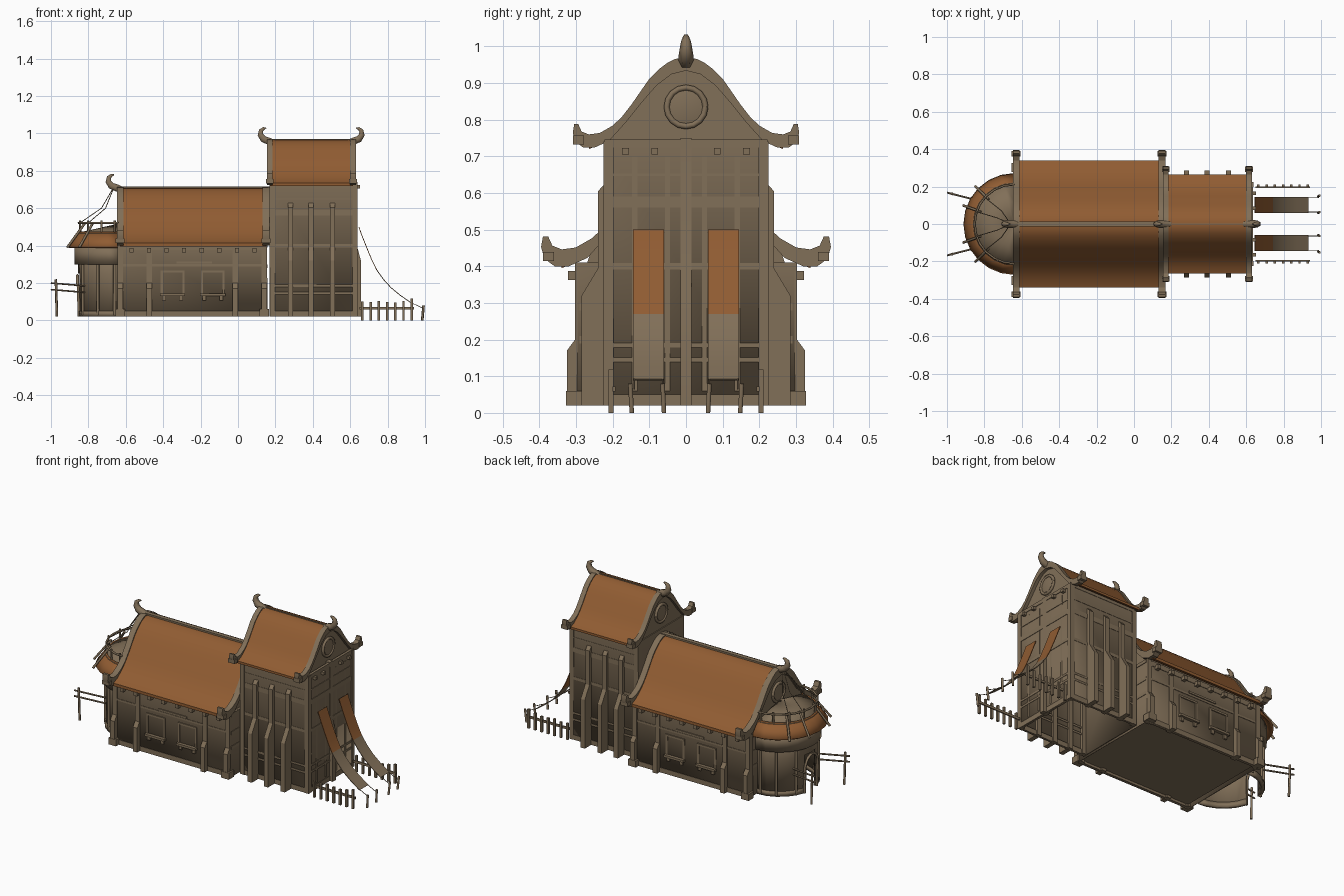
import bpy, bmesh, math, random
from mathutils import Vector

random.seed(4)
if "Cube" in bpy.data.objects:
    bpy.data.objects.remove(bpy.data.objects["Cube"])


def material(name, rgb):
    m = bpy.data.materials.new(name)
    m.use_nodes = True
    color = (*rgb, 1)
    m.diffuse_color = color
    m.node_tree.nodes["Principled BSDF"].inputs["Base Color"].default_value = color
    return m


wood = material("weathered wood", (0.22, 0.16, 0.098))
orange = material("orange thatch", (0.28, 0.107, 0.032))


def finish(name, bm, mat, mirror=False, solid=0):
    """Turn a bmesh into an object, optionally mirrored left to right."""
    bmesh.ops.recalc_face_normals(bm, faces=bm.faces)
    mesh = bpy.data.meshes.new(name)
    bm.to_mesh(mesh)
    bm.free()
    mesh.materials.append(mat)
    mesh.polygons.foreach_set("use_smooth", [True] * len(mesh.polygons))
    mesh.set_sharp_from_angle(angle=math.radians(28))
    ob = bpy.data.objects.new(name, mesh)
    bpy.context.scene.collection.objects.link(ob)
    if solid:
        ob.modifiers.new("thickness", "SOLIDIFY").thickness = solid
    if mirror:
        mod = ob.modifiers.new("mirror", "MIRROR")
        mod.use_axis = (False, True, False)
    return ob


def boxes(name, specs, mirror=True, mat=wood):
    """Each spec is centre x, y, z then size x, y, z."""
    bm = bmesh.new()
    for x, y, z, *size in specs:
        made = bmesh.ops.create_cube(bm, size=1)["verts"]
        for v in made:
            v.co = Vector((x, y, z)) + v.co * Vector(size)
    return finish(name, bm, mat, mirror)


def extrude(name, pts, axis, spans, mirror=False, mat=wood):
    """Extrude a flat outline along x or y over every span."""
    bm = bmesh.new()
    for lo, hi in spans:
        place = lambda p, t: (t, *p) if axis == "x" else (p[0], t, p[1])
        rings = [[bm.verts.new(place(p, t)) for p in pts] for t in (lo, hi)]
        for ring in rings:
            bm.faces.new(ring)
        for i in range(len(pts)):
            j = i - 1
            bm.faces.new((rings[0][j], rings[0][i], rings[1][i], rings[1][j]))
    return finish(name, bm, mat, mirror)


def tube(name, paths, radius, taper=None, mirror=True, mat=wood):
    cu = bpy.data.curves.new(name, "CURVE")
    cu.dimensions = "3D"
    cu.bevel_depth = radius
    cu.bevel_resolution = 1
    cu.use_fill_caps = True
    for path in paths:
        for side in (1, -1) if mirror else (1,):
            sp = cu.splines.new("POLY")
            sp.points.add(len(path) - 1)
            for i, (x, y, z) in enumerate(path):
                sp.points[i].co = (x, y * side, z, 1)
                sp.points[i].radius = taper[i] if taper else 1
    cu.materials.append(mat)
    ob = bpy.data.objects.new(name, cu)
    bpy.context.scene.collection.objects.link(ob)


APSE_X = -0.64


def around(r, degrees, z):
    a = math.radians(degrees)
    return (APSE_X - r * math.cos(a), r * math.sin(a), z)


def half_lathe(name, profile, solid, mat=wood, door_top=0):
    """Sweep a radius/height profile round the back half circle."""
    bm = bmesh.new()
    cols = [[bm.verts.new(around(r, a, z)) for r, z in profile] for a in range(-90, 91, 15)]
    for i in range(len(cols) - 1):
        for j in range(len(profile) - 1):
            if i in (5, 6) and profile[j + 1][1] <= door_top:
                continue
            bm.faces.new((cols[i][j], cols[i + 1][j], cols[i + 1][j + 1], cols[i][j + 1]))
    return finish(name, bm, mat, solid=solid)


# Shared roof shapes, measured from the ridge down
SLOPE = [(0, -.005), (.025, -.008), (.05, -.02), (.075, -.04), (.1, -.066), (.15, -.138),
         (.175, -.17), (.2, -.196), (.235, -.223), (.265, -.236)]
BARGE = [(0, 0), (.03, -.004), (.05, -.014), (.075, -.033), (.1, -.058), (.15, -.13), (.175, -.162),
         (.2, -.186), (.235, -.206), (.265, -.21), (.285, -.202), (.294, -.182), (.305, -.182),
         (.309, -.205), (.302, -.23), (.28, -.246), (.25, -.246), (.21, -.228), (.165, -.178),
         (.12, -.122), (.08, -.076), (.04, -.046), (0, -.036)]


def outline(half, scale, ridge):
    whole = half + [(-y, z) for y, z in reversed(half[1:-1])]
    return [(y * scale, ridge + z * scale) for y, z in whole]


def bell_roof(part, scale, ridge, x0, x1, board):
    under = [(y, z - .014) for y, z in reversed(SLOPE)]
    extrude(part + "_roof", outline(SLOPE + under, scale, ridge), "x", [(x0, x1)], mat=orange)
    gable = [(y, z - .012) for y, z in SLOPE[:8]] + [(.215, -.25), (0, -.25)]
    extrude(part + "_gable", outline(gable, scale, ridge), "x", [(x0 + .005, x1 - .005)])
    ends = [(x - board / 2, x + board / 2) for x in (x0, x1)]
    extrude(part + "_barge_boards", outline(BARGE, scale, ridge), "x", ends)
    boards = [(x, .293 * scale, ridge - .225 * scale, board + .012, .03, .024) for x in (x0, x1)]
    boxes(part + "_eave_caps", boards)


def shell(name, x0, x1, half_width, z0, z1):
    """Walls and top, open below."""
    bm = bmesh.new()
    bmesh.ops.create_cube(bm, size=1)
    for v in bm.verts:
        v.co = ((x0 + x1) / 2 + v.co.x * (x1 - x0), v.co.y * 2 * half_width, z1 if v.co.z > 0 else z0)
    bmesh.ops.recalc_face_normals(bm, faces=bm.faces)
    bmesh.ops.delete(bm, geom=[f for f in bm.faces if f.normal.z < -.9], context="FACES")
    return finish(name, bm, wood, solid=-.01)


# Hall
bell_roof("hall", 1.28, .715, APSE_X + .01, .15, .036)
shell("hall_walls", -.63, .15, .29, .02, .405)
boxes("hall_floor", [(-.24, 0, .045, .76, .57, .02)], False)
boxes("hall_ridge_beam", [(-.24, 0, .707, .8, .026, .02)], False)
butt = [(.27, .02), (.325, .02), (.325, .17), (.303, .2), (.303, .41), (.27, .41)]
extrude("hall_posts", butt, "x", [(x - .015, x + .015) for x in (-.63, -.475, -.015, .14)], True)
boxes("hall_base_blocks", [(x, .302, .04, .052, .05, .04) for x in (-.63, .14)])
boxes("hall_beams", [(-.24, .29, z, .78, .018, h) for z, h in ((.295, .012), (.39, .025), (.035, .03))])
boxes("hall_corbels", [(-.57 + i * .094, .305, .375, .022, .035, .024) for i in range(8)])
boxes("hall_end_beams", [(x, .15, z, .014, .28, .02) for x in (-.632, .152) for z in (.2, .29, .4)])

# Hall windows with sills and lintel
bars = [(-.235, .294, .31, .19, .016, .012)]
for cx in (-.35, -.135):
    bars += [(cx + s * .058, .293, .2, .012, .016, .13) for s in (-1, 1)]
    bars += [(cx, .293, .262, .128, .018, .012), (cx, .3, .137, .135, .034, .014)]
    bars += [(cx + s * .045, .296, .118, .02, .02, .024) for s in (-1, 1)]
boxes("hall_windows", bars)

# Tower
bell_roof("tower", 1, .97, .17, .615, .03)
shell("tower_walls", .175, .628, .215, .02, .73)
boxes("tower_ridge", [(.39, 0, .965, .44, .008, .008)], False)
boxes("tower_corner_posts", [(x, .211, .38, .028, .027, .72) for x in (.185, .625)])
side = [(.2, .02), (.285, .02), (.285, .32), (.24, .395), (.24, .605), (.218, .63), (.2, .63)]
extrude("tower_side_buttresses", side, "x", [(x - .014, x + .014) for x in (.28, .39, .505)], True)
front = [(.61, .02), (.657, .02), (.657, .32), (.637, .395), (.637, .75), (.61, .75)]
extrude("tower_front_buttress", front, "y", [(-.015, .015)])
levels = ((.735, .022), (.65, .006), (.575, .03), (.4, .018), (.185, .012), (.145, .012), (.035, .03))
boxes("tower_side_beams", [(.405, .216, z, .45, .014, h) for z, h in levels])
boxes("tower_front_beams", [(.629, .11, z, .016, .225, h) for z, h in levels])
boxes("tower_brackets", [(.64, y, .714, .025, .018, .018) for y in (.085, .165)])
boxes("tower_front_studs", [(.629, y, .36, .012, .014, .68) for y in (.05, .14)])


# Round gable windows
def round_window(name, x, z, r, facing):
    rim = []
    for i in range(17):
        a = i * math.tau / 16
        rim.append((x, r * math.cos(a), z + r * math.sin(a)))
    tube(name + "_rim", [rim], .009, mirror=False)
    bm = bmesh.new()
    ring = [bm.verts.new(p) for p in rim[:-1]]
    hub = bm.verts.new((x + facing * .012, 0, z))
    for i in range(len(ring)):
        bm.faces.new((ring[i - 1], ring[i], hub))
    finish(name + "_pane", bm, wood)


round_window("tower_front_window", .617, .835, .053, 1)
round_window("tower_back_window", .168, .835, .053, -1)
round_window("hall_back_window", -.632, .56, .056, -1)

# Curled ridge horns
curl = [(-.035, -.025), (0, -.012), (.03, 0), (.045, .022), (.042, .045), (.028, .056), (.014, .06)]
for name, x, z, way in (("tower_front_horn", .617, .97, 1), ("tower_back_horn", .165, .97, -1),
                        ("hall_horn", -.648, .72, -1)):
    path = [(x + way * dx, 0, z + dz) for dx, dz in curl]
    tube(name, [path], .022, (.9, 1, .95, .8, .6, .4, .15), False)

# Apse
half_lathe("apse_wall", [(.215, z) for z in (.03, .25, .41)], .012, door_top=.25)
half_lathe("apse_frieze", [(.235, .3), (.235, .4)], .02)
half_lathe("apse_plinth", [(.222, .02), (.222, .05)], .02, door_top=.05)
half_lathe("apse_roof_edge", [(.272, .395), (.245, .43), (.215, .475)], .014, orange)
half_lathe("apse_roof_cap", [(.222, .468), (.12, .49), (.01, .515)], .01)
arch = [(-.85, .06, .02), (-.855, .06, .18)]
arch += [(-.858, .06 * math.cos(a / 10), .18 + .06 * math.sin(a / 10)) for a in range(3, 17, 3)]
tube("apse_door_arch", [arch], .008)
tube("apse_studs", [[around(.219, a, .03), around(.219, a, .4)] for a in (30, 60, 85)], .008)

# Roof railing, leaning stakes and stay ropes
hoop = [around(.212, a, .522) for a in range(-90, 91, 15)]
tube("roof_rail", [hoop], .006, mirror=False)
tube("roof_rail_posts", [[around(.21, a, .46), around(.212, a, .535)] for a in (15, 40, 65, 85)], .006)
stakes = [[around(.19, a, .52), around(.29, a, .39)] for a in (20, 44)]
tube("roof_stakes", stakes, .007)
stays = []
for a in (18, 42):
    x, y, z = around(.21, a, .525)
    stays.append([(-.66, 0, .72), ((x - .66) / 2 + .02, y / 2, .6), (x, y, z)])
tube("roof_stays", stays, .0022)

# Entrance handrails
rails = [[(-1, .168, z), (-.82, .122, z - .015)] for z in (.2, .165)]
tube("entrance_rails", rails, .005)
tube("entrance_posts", [[(-.968, .16, .02), (-.974, .162, .22)]], .007)

# Hanging cloths, orange above and plain below
drape = [(.648, .5), (.668, .445), (.69, .39), (.717, .325), (.744, .27), (.78, .22), (.82, .176), (.87, .135), (.932, .092)]
back = [(x - .003, z - .003) for x, z in reversed(drape)]
cloth = extrude("cloths", drape + back, "y", [(.06, .145)], True)
cloth.data.materials.append(orange)
bm = bmesh.new()
bm.from_mesh(cloth.data)
bmesh.ops.triangulate(bm, faces=[f for f in bm.faces if len(f.verts) > 4])
for f in bm.faces:
    f.material_index = int(f.calc_center_median().z > .27)
bm.to_mesh(cloth.data)
bm.free()
tube("cloth_ropes", [[(.93, y, .093), (.988, y, .065)] for y in (.064, .141)], .002)
tube("cloth_pegs", [[(.985, y, 0), (.992, y + .004, .08)] for y in (.06, .148)], .007)

# Fences
posts = []
for i in range(7):
    x, top = .665 + i * .044, random.uniform(.095, .12)
    posts.append((x, .205, top / 2, .013, .013, top))
boxes("fence_posts", posts)
boxes("fence_rails", [(.795, .197, .065, .29, .008, .014)])
